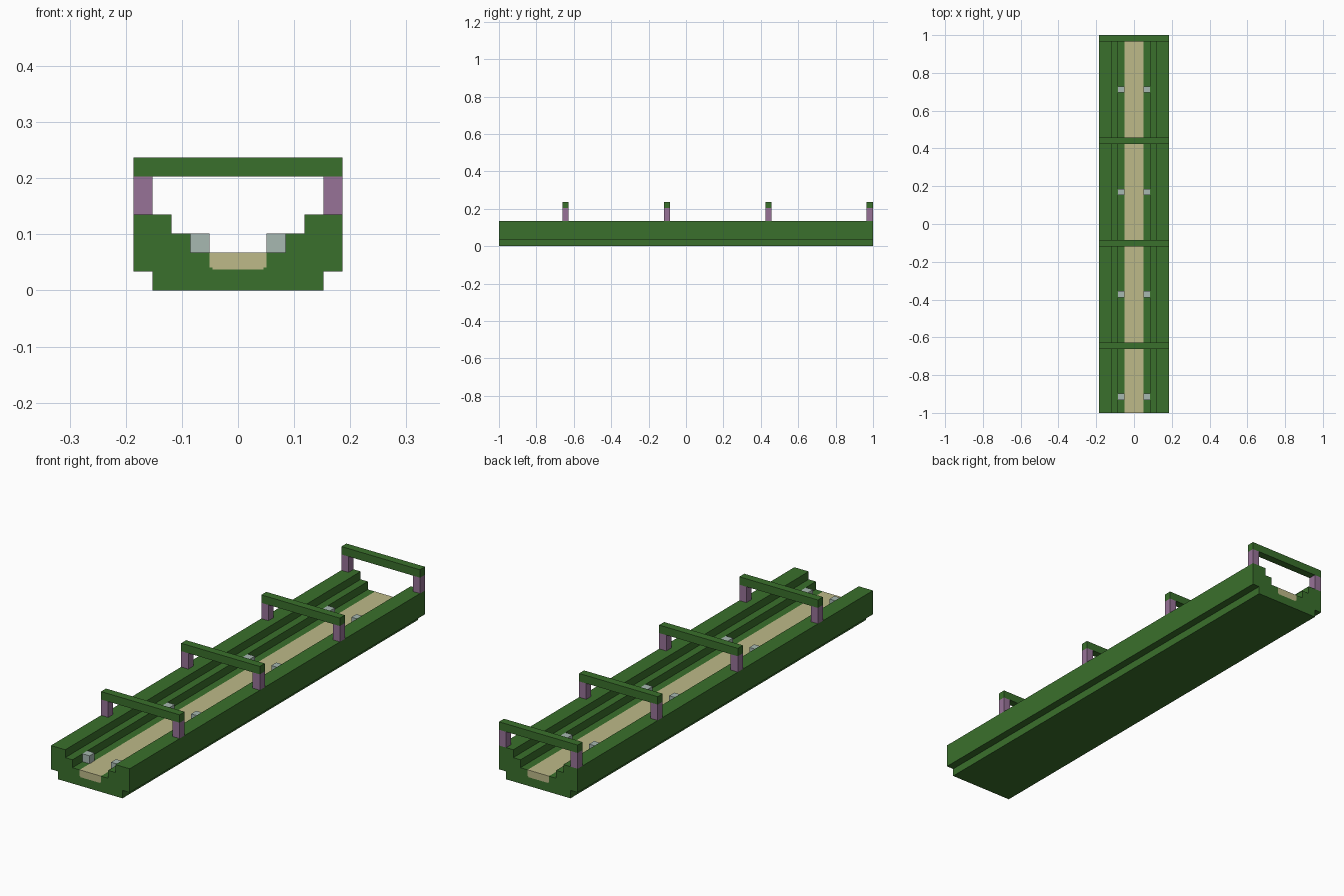
import bpy
import bmesh

U = 2 / 59            # one building unit; the trough is 59 units long
LENGTH = 59

if "Cube" in bpy.data.objects:
    bpy.data.objects.remove(bpy.data.objects["Cube"], do_unlink=True)


def material(name, rgb):
    mat = bpy.data.materials.new(name)
    mat.use_nodes = True
    mat.diffuse_color = (*rgb, 1)
    mat.node_tree.nodes["Principled BSDF"].inputs["Base Color"].default_value = (*rgb, 1)
    return mat


green = material("hedge green", (0.042, 0.16, 0.025))
sand = material("pale sand", (0.51, 0.49, 0.25))
mauve = material("mauve", (0.31, 0.17, 0.31))
grey = material("pale grey", (0.39, 0.48, 0.44))


def finish(name, bm, mat):
    bmesh.ops.recalc_face_normals(bm, faces=bm.faces)
    mesh = bpy.data.meshes.new(name)
    bm.to_mesh(mesh)
    bm.free()
    mesh.materials.append(mat)
    obj = bpy.data.objects.new(name, mesh)
    bpy.context.collection.objects.link(obj)
    return obj


def extrude_profile(name, half, mat):
    """Mirror a half section across x = 0 and run it the full length."""
    points = half + [(-x, z) for x, z in reversed(half)]
    bm = bmesh.new()
    face = bm.faces.new([bm.verts.new((x * U, -1, z * U)) for x, z in points])
    moved = bmesh.ops.extrude_face_region(bm, geom=[face])["geom"]
    verts = [v for v in moved if isinstance(v, bmesh.types.BMVert)]
    bmesh.ops.translate(bm, vec=(0, LENGTH * U, 0), verts=verts)
    return finish(name, bm, mat)


def block(name, x, y, z, size, mat):
    """Box centred on x, starting at unit row y and height z."""
    bm = bmesh.new()
    bmesh.ops.create_cube(bm, size=1)
    bmesh.ops.scale(bm, vec=[s * U for s in size], verts=bm.verts)
    centre = (x * U, (y + size[1] / 2) * U - 1, (z + size[2] / 2) * U)
    bmesh.ops.translate(bm, vec=centre, verts=bm.verts)
    return finish(name, bm, mat)


# Channel bed section, shared by the trough and the path that fills it
bed = [(1.5, 2), (1.5, 1.2), (1.35, 1.2), (1.35, 1.1)]

# Stepped trough
extrude_profile("trough", [(4.5, 0), (4.5, 1), (5.5, 1), (5.5, 4), (3.5, 4),
                           (3.5, 3), (2.5, 3), (2.5, 2)] + bed, green)

# Sandy path in the channel
extrude_profile("path", bed, sand)

# Evenly spaced arches and side stones
for i in range(4):
    stone_row = 2 + 16 * i
    arch_row = 10 + 16 * i
    for side, sign in (("left", 1), ("right", -1)):
        block(f"{side}_stone_{i + 1}", 2 * sign, stone_row, 2, (1, 1, 1), grey)
        block(f"{side}_post_{i + 1}", 5 * sign, arch_row, 4, (1, 1, 2), mauve)
    block(f"crossbeam_{i + 1}", 0, arch_row, 6, (11, 1, 1), green)
